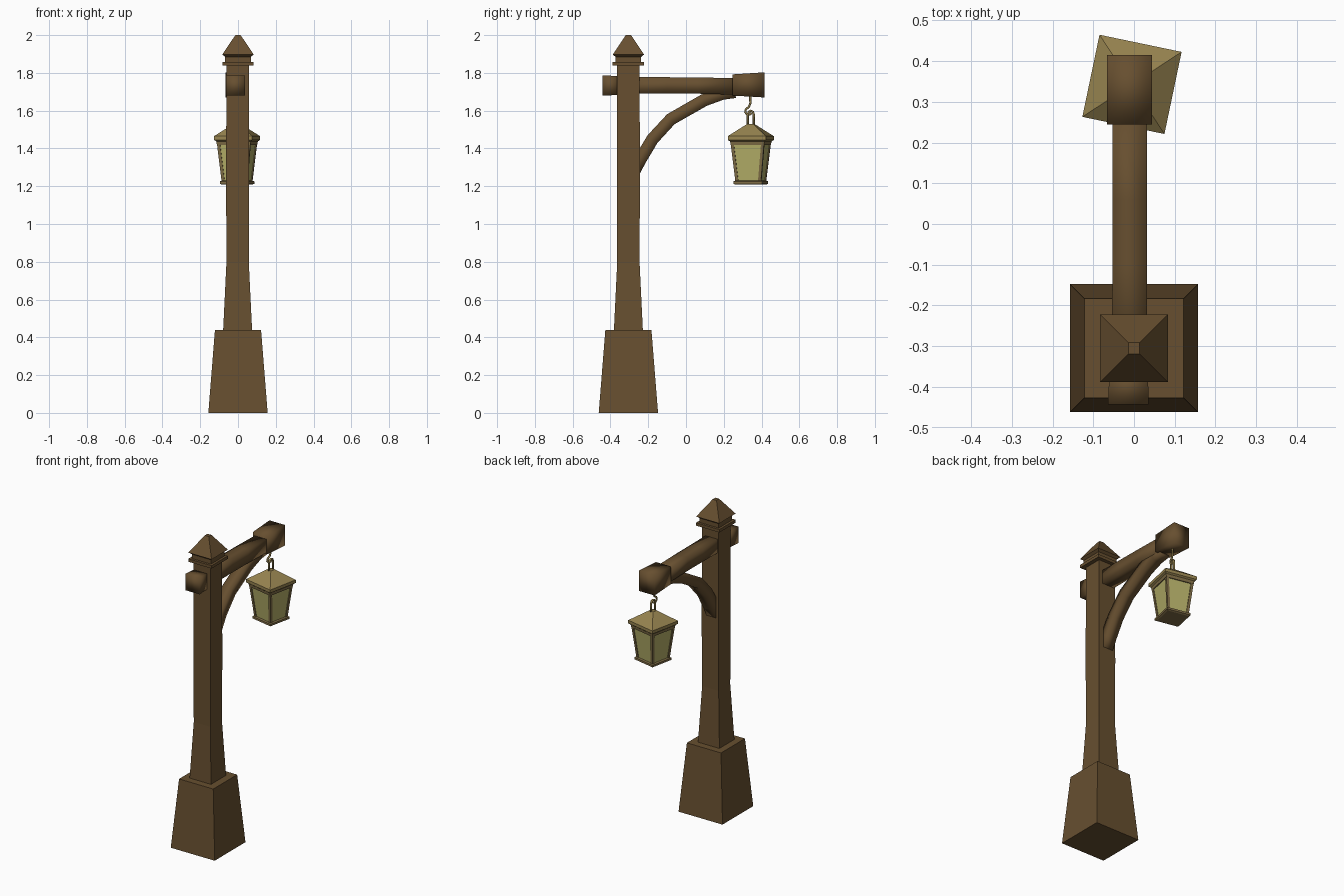
import bpy, bmesh, math
from mathutils import Vector

if "Cube" in bpy.data.objects:
    bpy.data.objects.remove(bpy.data.objects["Cube"])


def material(name, rgb):
    m = bpy.data.materials.new(name)
    m.diffuse_color = (*rgb, 1)
    m.use_nodes = True
    m.node_tree.nodes["Principled BSDF"].inputs["Base Color"].default_value = m.diffuse_color
    return m


WOOD = material("wood", (0.135, 0.078, 0.029))
BRASS = material("brass", (0.31, 0.23, 0.08))
FRAME = material("frame", (0.21, 0.15, 0.06))
GLASS = material("glass", (0.46, 0.43, 0.14))


def loft(name, rings, mat, smooth=False, loc=(0, 0, 0), turn=0):
    """Skin a list of equal-length point rings and cap both ends."""
    bm = bmesh.new()
    rows = [[bm.verts.new(p) for p in r] for r in rings]
    n = len(rows[0])
    for a, b in zip(rows, rows[1:]):
        for i in range(n):
            bm.faces.new((a[i], a[(i + 1) % n], b[(i + 1) % n], b[i]))
    bm.faces.new(rows[0][::-1])
    bm.faces.new(rows[-1])
    bmesh.ops.recalc_face_normals(bm, faces=bm.faces)
    for f in bm.faces:
        f.smooth = smooth
    me = bpy.data.meshes.new(name)
    bm.to_mesh(me)
    bm.free()
    me.materials.append(mat)
    ob = bpy.data.objects.new(name, me)
    bpy.context.collection.objects.link(ob)
    ob.location = loc
    ob.rotation_euler.z = turn
    return ob


CORNERS = [(-1, -1), (1, -1), (1, 1), (-1, 1)]


def tower(name, profile, mat, loc, turn=0, off=(0, 0)):
    """Square tower from (z, half width) pairs; off moves it per half width."""
    rings = [[(h * sx, h * sy, z) for sx, sy in CORNERS] for z, h in profile]
    return loft(name, rings, mat, loc=loc, turn=turn)


def bar(name, sections, mat):
    """Square bar along y from (y, x0, x1, z0, z1) sections."""
    rings = [[(x0, y, z0), (x1, y, z0), (x1, y, z1), (x0, y, z1)]
             for y, x0, x1, z0, z1 in sections]
    return loft(name, rings, mat, True)


def sweep(name, path, rx, rn, sides, mat, smooth=True, loc=(0, 0, 0), turn=0):
    """Sweep a section along a (y, z) path lying in the plane x = 0."""
    pts = [Vector((0, y, z)) for y, z in path]
    rings = []
    for i, p in enumerate(pts):
        t = (pts[min(i + 1, len(pts) - 1)] - pts[max(i - 1, 0)]).normalized()
        n = Vector((0, -t.z, t.y))
        k = math.sqrt(2) if sides == 4 else 1
        ring = []
        for j in range(sides):
            a = 2 * math.pi * (j + 0.5) / sides
            ring.append(p + Vector((k * rx * math.cos(a), 0, 0)) + n * k * rn * math.sin(a))
        rings.append(ring)
    return loft(name, rings, mat, smooth, loc, turn)


# Post with plinth
PY = -0.305
tower("plinth", [(0, 0.157), (0.44, 0.122)], WOOD, (0, PY, 0))
tower("post", [(0.43, 0.077), (0.80, 0.059), (1.2, 0.061), (1.6, 0.06), (1.9, 0.06)],
      WOOD, (-0.002, PY, 0))

# Cap: collar and pointed roof
tower("post_collar", [(1.838, 0.083), (1.857, 0.083)], WOOD, (0, PY, 0))
tower("post_neck", [(1.85, 0.068), (1.90, 0.068)], WOOD, (0, PY, 0))
tower("post_cap", [(1.885, 0.068), (1.897, 0.083), (2.0, 0.014)], WOOD, (0, PY, 0))

# Arm with end blocks
bar("arm", [(-0.40, -0.055, 0.032, 1.69, 1.78), (-0.1, -0.053, 0.032, 1.69, 1.777),
            (0.06, -0.053, 0.032, 1.69, 1.776), (0.26, -0.053, 0.032, 1.685, 1.772)], WOOD)
bar("arm_back_block", [(-0.443, -0.064, 0.036, 1.68, 1.787),
                       (-0.355, -0.06, 0.034, 1.683, 1.783)], WOOD)
bar("arm_front_block", [(0.245, -0.066, 0.044, 1.68, 1.792),
                        (0.415, -0.066, 0.044, 1.67, 1.803)], WOOD)

# Curved brace under the arm
sweep("brace", [(-0.28, 1.27), (-0.24, 1.345), (-0.177, 1.45), (-0.08, 1.555),
                (0.095, 1.655), (0.19, 1.69), (0.26, 1.70)],
      0.034, 0.033, 4, WOOD, loc=(-0.01, 0, 0))

# Lantern, turned slightly about its hook
LOC, TURN = (-0.005, 0.343, 0), math.radians(-11.8)
tower("lantern_base", [(1.208, 0.068), (1.213, 0.077), (1.226, 0.077), (1.229, 0.07)],
      FRAME, LOC, TURN)
tower("lantern_glass", [(1.222, 0.064), (1.43, 0.085)], GLASS, LOC, TURN)
tower("lantern_top_frame", [(1.418, 0.09), (1.438, 0.093)], FRAME, LOC, TURN)
tower("lantern_roof", [(1.436, 0.091), (1.445, 0.103), (1.465, 0.103), (1.53, 0.016)],
      BRASS, LOC, TURN)
for i, (sx, sy) in enumerate(CORNERS):
    rings = [[(sx * (h - 0.008) + 0.008 * a, sy * (h - 0.008) + 0.008 * b, z)
              for a, b in CORNERS] for z, h in ((1.225, 0.069), (1.425, 0.09))]
    loft(f"lantern_corner_{i + 1}", rings, FRAME, loc=LOC, turn=TURN)

# Lantern loop and hanging hook
loop = [(-0.016, 1.525), (-0.016, 1.58)]
loop += [(-0.016 * math.cos(a), 1.583 + 0.016 * math.sin(a))
         for a in (math.pi * k / 4 for k in range(1, 4))]
loop += [(0.016, 1.58), (0.016, 1.525)]
sweep("lantern_loop", loop, 0.007, 0.006, 6, BRASS, loc=LOC, turn=TURN)
sweep("hook", [(-0.004, 1.685), (-0.002, 1.64), (-0.010, 1.62), (-0.027, 1.607),
               (-0.030, 1.592), (-0.020, 1.580), (-0.004, 1.580), (0.004, 1.588)],
      0.006, 0.006, 6, BRASS, loc=LOC, turn=TURN)
